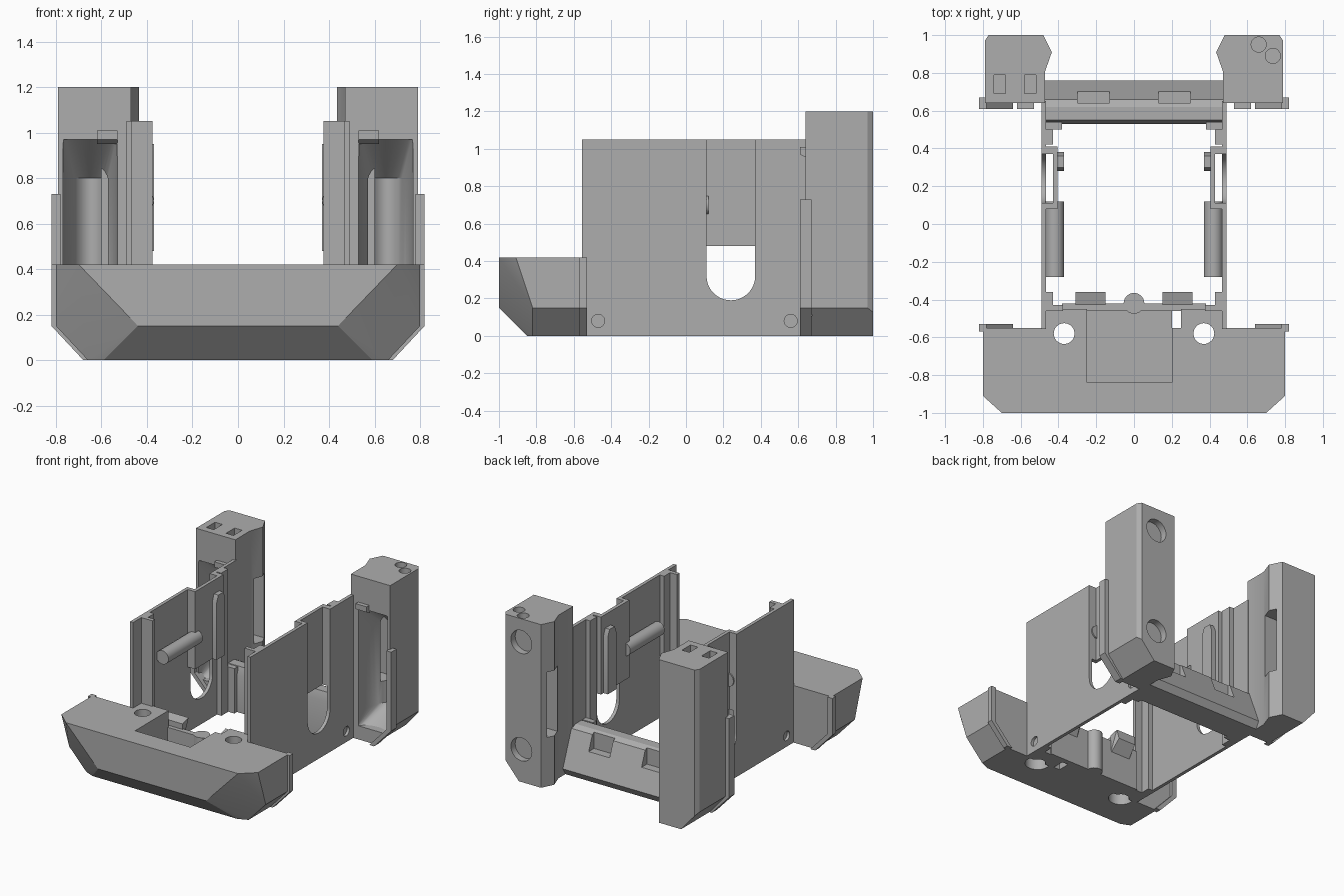
import bpy, bmesh
from math import cos, sin, pi, radians
from mathutils import Matrix

cube = bpy.data.objects.get("Cube")
if cube:
    bpy.data.objects.remove(cube, do_unlink=True)

grey = bpy.data.materials.new("plain_grey")
grey.use_nodes = True
tone = (0.42, 0.42, 0.42, 1)
grey.diffuse_color = tone
grey.node_tree.nodes["Principled BSDF"].inputs["Base Color"].default_value = tone


def finish(name, bm):
    bmesh.ops.recalc_face_normals(bm, faces=bm.faces[:])
    mesh = bpy.data.meshes.new(name)
    bm.to_mesh(mesh)
    bm.free()
    mesh.materials.append(grey)
    ob = bpy.data.objects.new(name, mesh)
    bpy.context.collection.objects.link(ob)
    return ob


def hull(name, points):
    bm = bmesh.new()
    for p in points:
        bm.verts.new(p)
    bmesh.ops.convex_hull(bm, input=bm.verts[:])
    bmesh.ops.dissolve_limit(bm, angle_limit=0.01, verts=bm.verts[:], edges=bm.edges[:])
    return finish(name, bm)


def box(name, xs, ys, zs, s=1):
    return hull(name, [(s * x, y, z) for x in xs for y in ys for z in zs])


def prism(name, outline, axis, lo, hi, s=1):
    """Extrude a 2D outline along an axis; s mirrors it in x."""
    def place(p, t):
        x, y, z = {"x": (t, p[0], p[1]), "y": (p[0], t, p[1]), "z": (p[0], p[1], t)}[axis]
        return (s * x, y, z)
    bm = bmesh.new()
    a = [bm.verts.new(place(p, lo)) for p in outline]
    b = [bm.verts.new(place(p, hi)) for p in outline]
    bm.faces.new(a)
    bm.faces.new(b)
    for i in range(len(a)):
        j = (i + 1) % len(a)
        bm.faces.new((a[i], a[j], b[j], b[i]))
    return finish(name, bm)


def ring(cx, cy, r, n=32, start=0, turn=2 * pi):
    return [(cx + r * cos(start + turn * i / n), cy + r * sin(start + turn * i / n)) for i in range(n)]


def cut(ob, *cutters):
    bpy.context.view_layer.objects.active = ob
    for c in cutters:
        c.hide_render = True
        mod = ob.modifiers.new("cut", "BOOLEAN")
        mod.operation = "DIFFERENCE"
        mod.solver = "EXACT"
        mod.object = c
        bpy.ops.object.modifier_apply(modifier=mod.name)
        bpy.data.objects.remove(c, do_unlink=True)
    return ob


# Faceted front bumper with a pocket and two mounting holes
corner = [(.7, -1, .42), (.8, -.91, .42), (.8, -.55, .42), (.44, -1, .15),
          (.8, -.82, .15), (.8, -.55, .15), (.59, -.85, 0), (.66, -.82, 0), (.66, -.55, 0)]
bumper = hull("front_bumper", [(s * x, y, z) for x, y, z in corner for s in (1, -1)])
cut(bumper, box("pocket", (-.25, .2), (-.84, -.4), (.06, .6)))
for s in (1, -1):
    cut(bumper, prism("hole", ring(.37, -.58, .055), "z", -.1, .6, s),
        prism("counterbore", ring(.37, -.58, .085), "z", -.1, .1, s))

# Rear wall of the bumper with a central ridge and a floor
box("bumper_floor", (-.25, .2), (-.56, -.44), (0, .06))
box("bumper_back_wall", (-.38, .38), (-.46, -.42), (0, .3))
prism("centre_ridge", ring(0, -.42, .055, 24), "z", 0, .3)

# Rear crossmember with a sloped back and two notches
cross = prism("rear_crossmember", [(.53, 0), (.73, 0), (.76, .05), (.66, .31), (.62, .33), (.55, .33), (.53, .27)],
              "x", -.47, .47)
for s in (1, -1):
    cut(cross, box("notch", (.13, .3), (.64, .72), (.2, .5), s))

for s, side in ((1, "left"), (-1, "right")):
    # Bumper shoulders, clips and end lips
    shoulder = box("bumper_shoulder_" + side, (.25, .47), (-.56, -.45), (0, .42), s)
    cut(shoulder, prism("hole", ring(.37, -.58, .055), "z", -.1, .6, s))
    hull("clip_" + side, [(s * x, y, z) for x, y, z in
         ((.15, -.43, .2), (.31, -.43, .2), (.15, -.43, .34), (.31, -.43, .34),
          (.17, -.36, .3), (.31, -.36, .3), (.15, -.36, .36), (.31, -.36, .36))])
    lip = [(.82, .15), (.68, 0), (.64, 0), (.78, .15)]
    prism("bumper_lip_" + side, [(.78, .42), (.82, .42)] + lip, "y", -.57, -.53, s)
    prism("post_lip_" + side, [(.78, .73), (.82, .73)] + lip, "y", .61, .67, s)

    # Thin side wall with a round-ended slot open at the top
    wall = box("side_wall_" + side, (.465, .49), (-.555, .65), (0, 1.05), s)
    slot = ring(.24, .32, .13, 24, pi, pi) + [(.37, .32), (.37, 1.2), (.11, 1.2)]
    cut(wall, prism("slot", slot, "x", .4, .6, s))
    for y, z in ((-.47, .08), (.56, .08)):
        cut(wall, prism("screw_hole", ring(y, z, .035, 24), "x", .4, .6, s))

    # Inner housing behind the slot, raised pad, and guide tube
    housing = box("slot_housing_" + side, (.405, .466), (.08, .41), (.48, 1.05), s)
    cut(housing, box("channel", (.43, .6), (.11, .37), (.3, 1.2), s))
    hull("inner_pad_" + side, [(s * x, y, z) for x in (.37, .41) for y, z in
         ((.28, .48), (.38, .48), (.28, .9), (.3, .95), (.36, .95), (.38, .9))])
    prism("guide_tube_" + side, ring(.42, .7, .05), "y", -.28, .12, s)

    # Stepped returns at both ends of the wall
    box("front_return_" + side, (.375, .47), (-.46, -.43), (0, 1.05), s)
    box("front_step_" + side, (.43, .47), (-.44, -.36), (0, 1.05), s)
    box("rear_step_" + side, (.43, .47), (.42, .5), (0, 1.05), s)
    box("rear_corner_" + side, (.38, .47), (.5, .54), (0, .33), s)

    # Tall rear post
    plan = [(.47, .64), (.79, .64), (.79, .97), (.77, 1), (.48, 1), (.435, .91), (.47, .81)]
    post = prism("rear_post_" + side, plan, "z", 0, 1.2, s)
    bpy.context.view_layer.objects.active = post
    # Sloped foot
    cut(post, prism("foot_slope", [(.65, -.0115), (.85, .219), (.85, -.1), (.65, -.1)], "y", .5, 1.1, s))
    # Scooped front hollow that closes toward the top and bottom
    scoop = [(s * (.65 + .12 * cos(t)), .62 + d * sin(t), z)
             for z, d in ((.1, .08), (.2, .29), (.8, .29), (.97, .08))
             for t in [pi * i / 20 for i in range(21)]]
    scoop += [(s * x, .55, z) for x in (.53, .77) for z in (.1, .97)]
    cut(post, hull("scoop", scoop),
        box("inner_window", (.4, .6), (.84, .96), (.36, .84), s))
    hull("post_tab_" + side, [(s * x, y, z) for x in (.53, .62) for y, z in
         ((.61, .97), (.65, .95), (.61, 1.01), (.65, 1.01))])

    if s > 0:
        # Round openings in the back and on top
        for z in (.24, 1.03):
            cut(post, prism("back_hole", ring(.64, z, .085), "y", .95, 1.1))
        for x, y in ((.66, .95), (.735, .89)):
            cut(post, prism("top_hole", ring(x, y, .04, 24), "z", 1.16, 1.3))
    else:
        # Square sockets on top
        for x in (.55, .71):
            cut(post, box("socket", (x - .03, x + .03), (.69, .79), (1.14, 1.3), s))

# Smooth the rounded surfaces and keep edges crisp
bpy.ops.object.select_all(action="DESELECT")
for ob in bpy.context.collection.objects:
    if ob.type == "MESH":
        ob.select_set(True)
        bpy.context.view_layer.objects.active = ob
bpy.ops.object.shade_smooth_by_angle(angle=radians(25))
